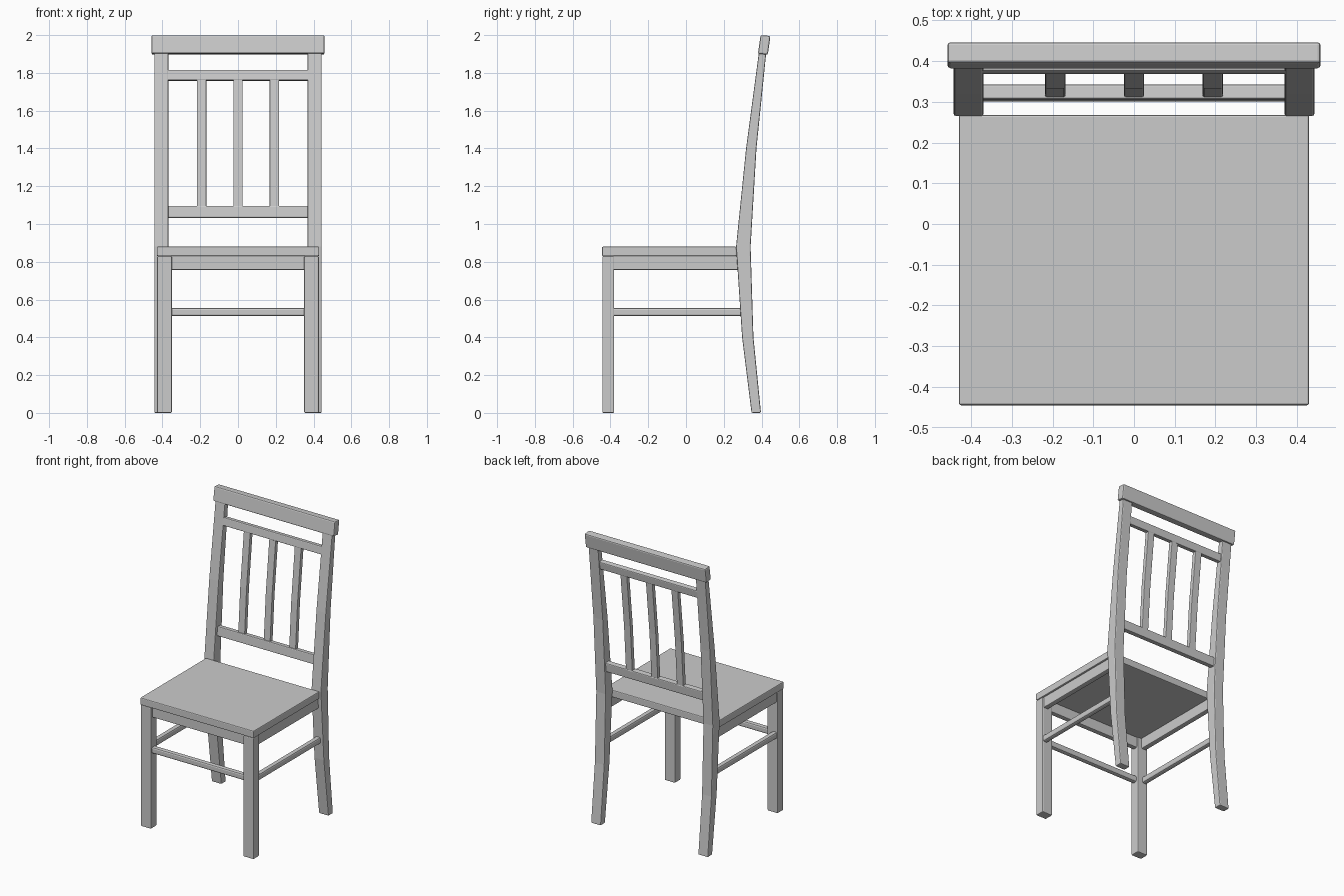
import bpy, bmesh

if "Cube" in bpy.data.objects:
    bpy.data.objects.remove(bpy.data.objects["Cube"])


def prism(name, profile, x0, x1, bevel=0.006):
    """Extrude a closed (y, z) outline from x0 to x1, with softened edges."""
    bm = bmesh.new()
    face = bm.faces.new([bm.verts.new((x0, y, z)) for y, z in profile])
    ext = bmesh.ops.extrude_face_region(bm, geom=[face])
    verts = [g for g in ext["geom"] if isinstance(g, bmesh.types.BMVert)]
    bmesh.ops.translate(bm, verts=verts, vec=(x1 - x0, 0, 0))
    bmesh.ops.recalc_face_normals(bm, faces=bm.faces)
    me = bpy.data.meshes.new(name)
    bm.to_mesh(me)
    bm.free()
    ob = bpy.data.objects.new(name, me)
    bpy.context.collection.objects.link(ob)
    mod = ob.modifiers.new("soft_edges", "BEVEL")
    mod.width, mod.segments, mod.limit_method = bevel, 2, "ANGLE"
    return ob


def box(name, x, y, z, bevel=0.006):
    return prism(name, [(y[0], z[0]), (y[1], z[0]), (y[1], z[1]), (y[0], z[1])], *x, bevel)


def mirrored(ob):
    """Repeat a part on the other side of the chair."""
    ob.modifiers.new("mirror", "MIRROR").use_axis[0] = True
    return ob


# Seat board and front legs
box("seat", (-0.43, 0.43), (-0.445, 0.268), (0.83, 0.88))
mirrored(box("front_leg", (0.35, 0.428), (-0.443, -0.38), (0, 0.83)))

# Curved rear legs that continue upward as back posts
front = [(0.347, 0), (0.297, 0.4), (0.265, 0.88), (0.318, 1.4), (0.386, 1.91)]
back = [(0.425, 1.91), (0.373, 1.4), (0.342, 0.88), (0.357, 0.4), (0.397, 0)]
mirrored(prism("rear_leg", front + back, 0.369, 0.443))

# Aprons under the seat
box("front_apron", (-0.36, 0.36), (-0.425, -0.39), (0.757, 0.835))
mirrored(box("side_apron", (0.382, 0.418), (-0.39, 0.29), (0.757, 0.835)))

# Stretchers between the legs
box("front_stretcher", (-0.36, 0.36), (-0.43, -0.395), (0.512, 0.555), 0.01)
mirrored(box("side_stretcher", (0.388, 0.423), (-0.39, 0.31), (0.512, 0.555), 0.01))

# Top rail, leaning with the posts
prism("top_rail", [(0.381, 1.902), (0.433, 1.896), (0.447, 1.995), (0.395, 2.0)],
      -0.458, 0.458, 0.008)

# Cross rails of the backrest
prism("lower_back_rail", [(0.300, 1.033), (0.337, 1.03), (0.343, 1.093), (0.306, 1.097)],
      -0.38, 0.38)
prism("upper_back_rail", [(0.367, 1.762), (0.402, 1.757), (0.410, 1.811), (0.375, 1.816)],
      -0.38, 0.38)

# Slats following the bend of the posts
slat = [(0.311, 1.08), (0.333, 1.4), (0.373, 1.775),
        (0.402, 1.775), (0.362, 1.4), (0.340, 1.08)]
for i, x in enumerate((-0.193, 0, 0.193)):
    prism(f"back_slat_{i + 1}", slat, x - 0.025, x + 0.025, 0.004)
